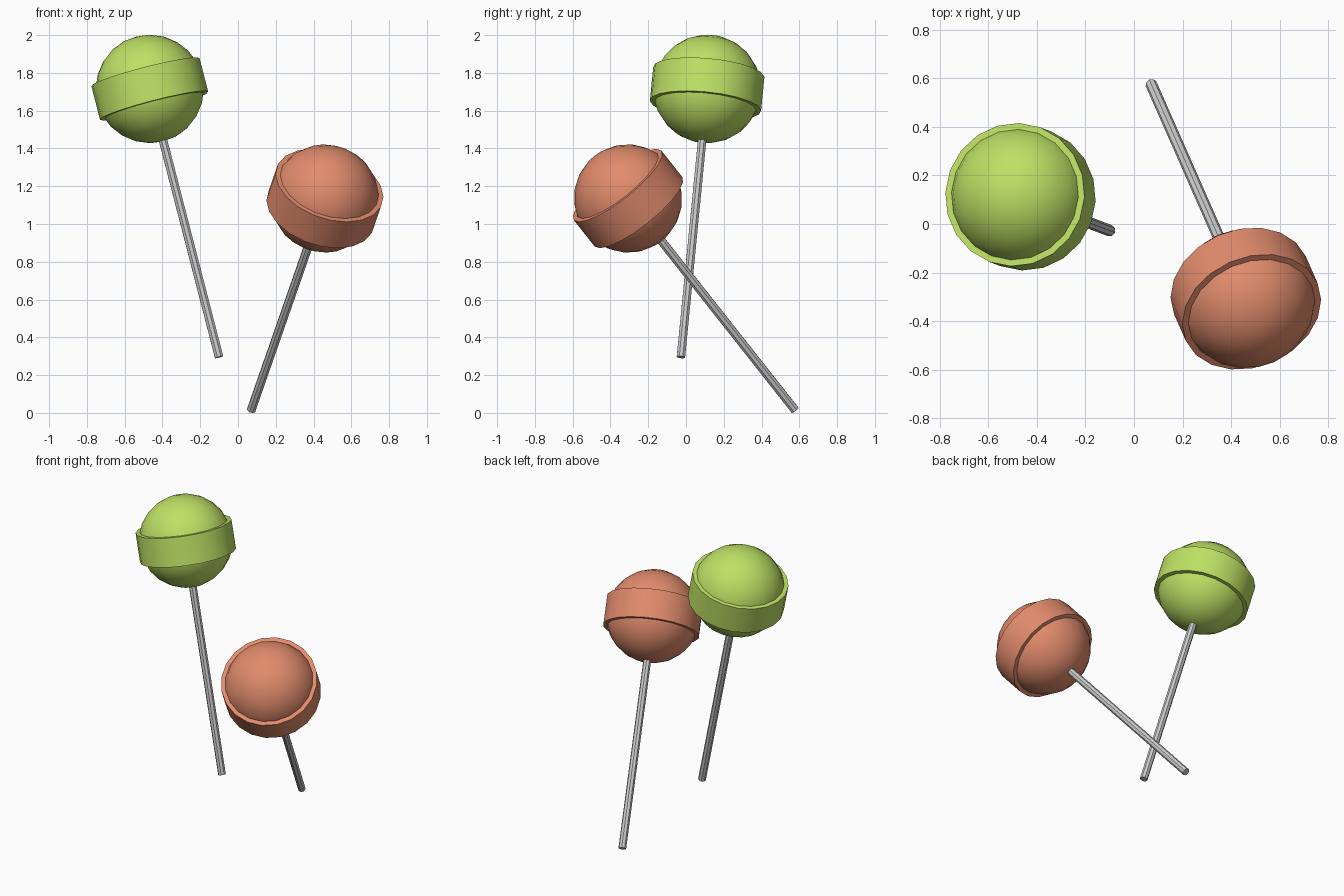
import bpy, bmesh
from math import radians
from mathutils import Vector, Matrix

if "Cube" in bpy.data.objects:
    bpy.data.objects.remove(bpy.data.objects["Cube"])

BALL_R, BAND_R, BAND_H, STICK_R = 0.287, 0.296, 0.092, 0.024
SIDES = 20


def finish(name, bm, matrix, mat=None):
    bmesh.ops.recalc_face_normals(bm, faces=bm.faces)
    mesh = bpy.data.meshes.new(name)
    bm.to_mesh(mesh)
    bm.free()
    ob = bpy.data.objects.new(name, mesh)
    bpy.context.collection.objects.link(ob)
    ob.matrix_world = matrix
    if mat:
        mesh.materials.append(mat)
    bpy.ops.object.select_all(action='DESELECT')
    ob.select_set(True)
    bpy.context.view_layer.objects.active = ob
    bpy.ops.object.shade_smooth_by_angle(angle=radians(30))
    return ob


def lollipop(prefix, centre, foot, colour):
    centre, foot = Vector(centre), Vector(foot)
    axis = centre - foot
    length = axis.length
    # Local frame: origin at the candy centre, z along the stick
    frame = Matrix.Translation(centre) @ axis.to_track_quat('Z', 'Y').to_matrix().to_4x4()
    mat = bpy.data.materials.new(prefix + "_candy")
    mat.diffuse_color = colour
    mat.use_nodes = True
    mat.node_tree.nodes["Principled BSDF"].inputs["Base Color"].default_value = mat.diffuse_color

    # Candy ball
    bm = bmesh.new()
    bmesh.ops.create_uvsphere(bm, u_segments=SIDES, v_segments=12, radius=BALL_R)
    finish(prefix + "_candy_ball", bm, frame, mat)

    # Raised band: rectangular profile spun round the axis
    bm = bmesh.new()
    inner = BAND_R - 0.045
    pts = [(inner, -BAND_H), (BAND_R, -BAND_H), (BAND_R, BAND_H), (inner, BAND_H)]
    vs = [bm.verts.new((r, 0, z)) for r, z in pts]
    es = [bm.edges.new((vs[i], vs[(i + 1) % 4])) for i in range(4)]
    bmesh.ops.spin(bm, geom=vs + es, cent=(0, 0, 0), axis=(0, 0, 1),
                   angle=radians(360), steps=SIDES, use_merge=True)
    bmesh.ops.remove_doubles(bm, verts=bm.verts, dist=1e-4)
    finish(prefix + "_candy_band", bm, frame, mat)

    # Stick, reaching a little way into the ball
    bm = bmesh.new()
    top = -0.2
    bmesh.ops.create_cone(bm, cap_ends=True, segments=8, radius1=STICK_R, radius2=STICK_R,
                          depth=length + top,
                          matrix=Matrix.Translation((0, 0, (top - length) / 2)))
    finish(prefix + "_stick", bm, frame)


lollipop("green", (-0.467, 0.112, 1.715), (-0.10, -0.027, 0.295), (0.51, 0.75, 0.13, 1))
lollipop("orange", (0.46, -0.307, 1.135), (0.07, 0.577, 0.015), (0.75, 0.26, 0.15, 1))
